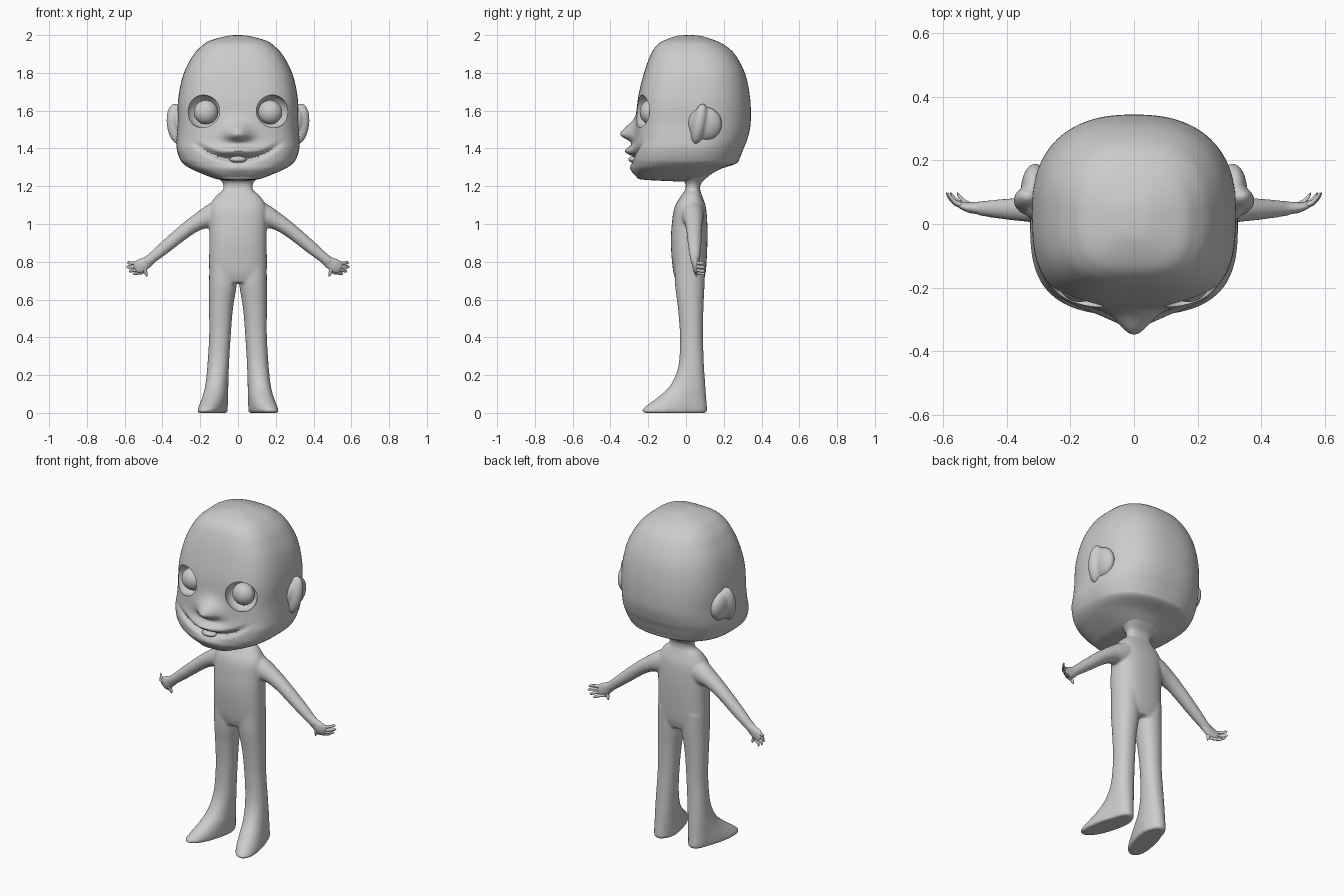
import bpy, bmesh, math
from mathutils import Vector, Matrix

if "Cube" in bpy.data.objects:
    bpy.data.objects.remove(bpy.data.objects["Cube"])

grey = bpy.data.materials.new("plain grey")
grey.diffuse_color = (0.6, 0.6, 0.6, 1)
grey.use_nodes = True
grey.node_tree.nodes["Principled BSDF"].inputs["Base Color"].default_value = grey.diffuse_color


def gauss(t):
    return math.exp(-t * t)


def smooth_rows(rows, steps):
    """Catmull-Rom interpolation through a short table of sections."""
    out = []
    for i in range(len(rows) - 1):
        a, b, c, d = (rows[max(0, min(len(rows) - 1, i + k))] for k in (-1, 0, 1, 2))
        for s in range(steps):
            t = s / steps
            out.append([0.5 * (2 * q + (r - p) * t + (2 * p - 5 * q + 4 * r - w) * t * t
                               + (3 * q - p - 3 * r + w) * t ** 3)
                        for p, q, r, w in zip(a, b, c, d)])
    return out + [list(rows[-1])]


def skin(bm, rings):
    rows = [[bm.verts.new(p) for p in ring] for ring in rings]
    n = len(rows[0])
    for a, b in zip(rows, rows[1:]):
        for i in range(n):
            j = (i + 1) % n
            bm.faces.new((a[i], a[j], b[j], b[i]))
    bm.faces.new(rows[0])
    bm.faces.new(rows[-1])


def loft(bm, rows, segs=40, steps=6, nf=2.2, nb=2.2, side=1, warp=None):
    """Stack of rounded sections: z, x centre, half width, front y, back y."""
    rings = []
    for z, cx, rx, yf, yb in smooth_rows(rows, steps):
        ring = []
        for i in range(segs):
            a = 2 * math.pi * i / segs
            c, s = math.cos(a), math.sin(a)
            n = nf if s < 0 else nb
            r = (abs(c) ** n + abs(s) ** n) ** (-1 / n)
            p = Vector((cx + rx * r * c, (yf + yb) / 2 + (yb - yf) / 2 * r * s, z))
            if warp:
                p = warp(p)
            ring.append((p.x * side, p.y, p.z))
        rings.append(ring)
    skin(bm, rings)


def tube(bm, path, side=1, segs=16, steps=5):
    """Limb along a path: x, y, z, radius in xz plane, radius along y."""
    pts = smooth_rows(path, steps)
    rings = []
    for i, (x, y, z, ru, rv) in enumerate(pts):
        p, q = pts[max(0, i - 1)], pts[min(len(pts) - 1, i + 1)]
        u = Vector((p[2] - q[2], 0, q[0] - p[0])).normalized()
        rings.append([])
        for k in range(segs):
            a = 2 * math.pi * k / segs
            v = Vector((x, y, z)) + u * ru * math.cos(a) + Vector((0, rv * math.sin(a), 0))
            rings[-1].append((v.x * side, v.y, v.z))
    skin(bm, rings)


def ball(bm, loc, radii, rot=Matrix()):
    m = Matrix.Translation(loc) @ rot @ Matrix.Diagonal((*radii, 1))
    bmesh.ops.create_uvsphere(bm, u_segments=40, v_segments=24, radius=1, matrix=m)


def finish(name, bm):
    bmesh.ops.recalc_face_normals(bm, faces=bm.faces)
    me = bpy.data.meshes.new(name)
    bm.to_mesh(me)
    bm.free()
    me.materials.append(grey)
    for f in me.polygons:
        f.use_smooth = True
    ob = bpy.data.objects.new(name, me)
    bpy.context.collection.objects.link(ob)
    return ob


def apply_mods(ob):
    bpy.context.view_layer.objects.active = ob
    for m in list(ob.modifiers):
        bpy.ops.object.modifier_apply(modifier=m.name)


# head with nose, lips and smile line
def face(p):
    if p.y < -0.05:
        x, z = p.x, p.z
        nose = 0.08 * gauss(x / 0.065) * gauss((z - 1.475) / (0.06 if z > 1.475 else 0.035))
        lip = 0.042 * gauss(x / 0.09) * gauss((z - 1.388) / 0.025)
        chin = 0.015 * gauss(x / 0.1) * gauss((z - 1.29) / 0.03)
        fade = max(0, 1 - (abs(x) / 0.24) ** 4)
        smile = 0.03 * fade * gauss((z - 1.343 - 1.6 * x * x) / 0.016)
        p.y += smile - nose - lip - chin
    return p


bm = bmesh.new()
loft(bm, [(2.0, 0, .01, .01, .03), (1.995, 0, .06, -.05, .08), (1.97, 0, .15, -.12, .16),
          (1.94, 0, .195, -.16, .215), (1.89, 0, .24, -.19, .265), (1.79, 0, .29, -.225, .315),
          (1.66, 0, .317, -.255, .34), (1.53, 0, .32, -.265, .342), (1.45, 0, .325, -.27, .325),
          (1.40, 0, .325, -.28, .305), (1.35, 0, .31, -.285, .285), (1.32, 0, .29, -.285, .265),
          (1.29, 0, .245, -.28, .18), (1.25, 0, .15, -.26, .11), (1.235, 0, .10, -.23, .07),
          (1.225, 0, .02, -.04, .03)],
     segs=128, steps=8, nf=3.1, nb=2.4, warp=face)
head = finish("head", bm)

# eye sockets
bm = bmesh.new()
for s in (-1, 1):
    ball(bm, (s * 0.18, -0.225, 1.595), (0.092, 0.08, 0.088))
cutter = finish("socket_cutter", bm)
cutter.hide_render = True
mod = head.modifiers.new("sockets", "BOOLEAN")
mod.operation, mod.object, mod.solver = "DIFFERENCE", cutter, "EXACT"
apply_mods(head)
bpy.data.objects.remove(cutter)
bpy.context.view_layer.objects.active = head
head.select_set(True)
bpy.ops.object.shade_smooth_by_angle(angle=math.radians(40))
head.select_set(False)

# eyeballs and ears
for s, label in ((-1, "left"), (1, "right")):
    bm = bmesh.new()
    ball(bm, (s * 0.17, -0.19, 1.592), (0.064, 0.055, 0.064))
    finish("eyeball_" + label, bm)
    bm = bmesh.new()
    tilt = Matrix.Rotation(s * 0.12, 4, 'Y') @ Matrix.Rotation(-0.2, 4, 'X')
    ball(bm, (s * 0.325, 0.07, 1.53), (0.052, 0.04, 0.11), tilt)
    ball(bm, (s * 0.31, 0.10, 1.53), (0.045, 0.09, 0.09), tilt)
    ear = finish("ear_" + label, bm)
    re = ear.modifiers.new("blend", "REMESH")
    re.mode, re.voxel_size, re.use_smooth_shade = "VOXEL", 0.007, True
    ear.modifiers.new("soften", "SMOOTH").iterations = 4
    apply_mods(ear)

# tongue
bm = bmesh.new()
ball(bm, (0, -0.275, 1.342), (0.045, 0.03, 0.018))
finish("tongue", bm)

# body: torso and neck, legs with feet, arms, blended into one skin
bm = bmesh.new()
loft(bm, [(1.28, 0, .14, -.07, .15), (1.245, 0, .105, -.03, .11), (1.215, 0, .08, -.003, .08),
          (1.18, 0, .08, -.005, .075), (1.15, 0, .115, -.025, .085), (1.09, 0, .15, -.06, .105),
          (1.0, 0, .152, -.075, .113), (.89, 0, .152, -.08, .113), (.75, 0, .152, -.068, .105),
          (.69, 0, .14, -.05, .09)], nf=2.5, nb=2.5)
for s in (-1, 1):
    def toe_out(p):
        if p.z < 0.25:
            p.x -= 0.24 * min(0, p.y - 0.03) * (1 - p.z / 0.25)
        return p
    loft(bm, [(.80, .078, .074, -.06, .10), (.68, .08, .073, -.058, .098), (.55, .09, .063, -.042, .092),
              (.40, .096, .057, -.032, .09), (.25, .105, .057, -.04, .095), (.15, .11, .06, -.08, .102),
              (.09, .112, .064, -.14, .106), (.045, .114, .067, -.20, .11), (.018, .114, .068, -.23, .112),
              (.004, .114, .066, -.228, .11), (0, .114, .06, -.21, .10)], side=s, warp=toe_out)
    tube(bm, [(.04, .03, 1.075, .07, .065), (.13, .035, 1.045, .066, .06), (.20, .04, 1.017, .047, .05),
              (.275, .043, .968, .039, .042), (.38, .046, .882, .034, .035), (.46, .048, .816, .028, .026),
              (.495, .05, .79, .029, .02)], side=s, segs=28)
body = finish("body", bm)
re = body.modifiers.new("blend", "REMESH")
re.mode, re.voxel_size, re.use_smooth_shade = "VOXEL", 0.007, True
body.modifiers.new("soften", "SMOOTH").iterations = 8
apply_mods(body)

# hands with four fingers and a thumb
for s, label in ((-1, "left"), (1, "right")):
    bm = bmesh.new()
    tube(bm, [(.455, .048, .818, .025, .022), (.485, .05, .796, .031, .02), (.515, .052, .778, .036, .017),
              (.54, .058, .768, .03, .012), (.547, .06, .765, .014, .006)], s, segs=24)
    for z0, x1, z1 in ((.79, .586, .795), (.774, .59, .773), (.758, .577, .751), (.744, .556, .737)):
        x0 = x1 - 0.055
        tube(bm, [(x0, .055, z0, .009, .009), (x1 - .025, .068, (z0 + z1) / 2, .009, .009),
                  (x1 - .006, .088, z1, .008, .008), (x1, .096, z1, .003, .003)], s, segs=12)
    tube(bm, [(.49, .05, .785, .014, .014), (.492, .05, .755, .011, .011), (.486, .053, .735, .008, .008),
              (.482, .055, .722, .003, .003)], s, segs=12)
    finish("hand_" + label, bm)
